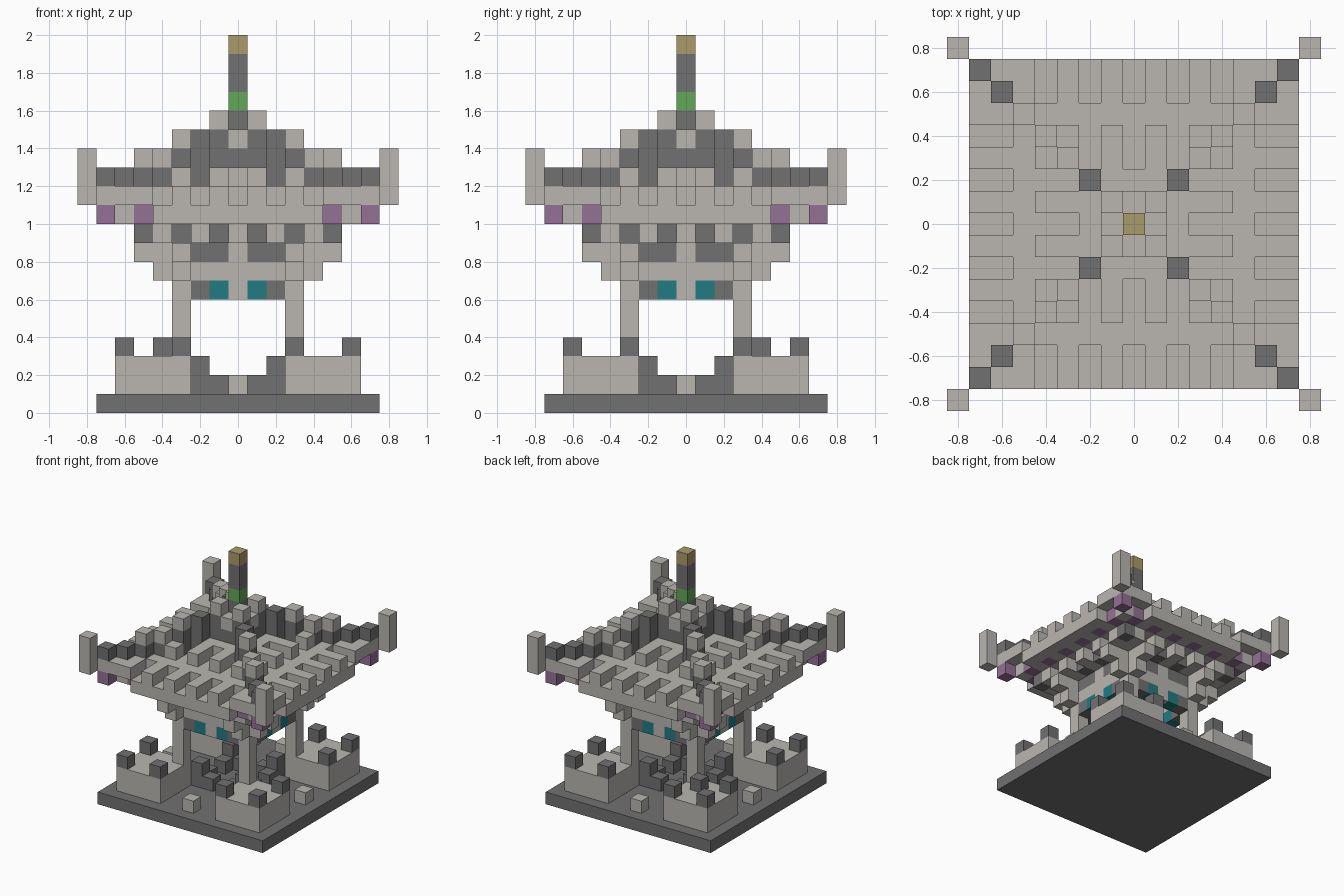
import bpy, bmesh
from mathutils import Vector

cube = bpy.data.objects.get("Cube")
if cube:
    bpy.data.objects.remove(cube, do_unlink=True)

U = 0.1  # edge of one building block
COLOURS = {
    "pale_stone": (0.49, 0.47, 0.44),
    "dark_stone": (0.165, 0.165, 0.165),
    "teal_glass": (0.015, 0.2, 0.223),
    "purple_trim": (0.30, 0.165, 0.305),
    "green_gem": (0.122, 0.386, 0.095),
    "gold_cap": (0.40, 0.33, 0.145),
}
PALE, DARK, TEAL, PURPLE, GREEN, GOLD = range(6)

materials = []
for name, rgb in COLOURS.items():
    m = bpy.data.materials.new(name)
    m.use_nodes = True
    m.diffuse_color = (*rgb, 1)
    m.node_tree.nodes["Principled BSDF"].inputs["Base Color"].default_value = (*rgb, 1)
    materials.append(m)

cells = {}  # block position -> (part, colour)


def column(part, i, j, low, high, colour):
    """Stack blocks from layer low to layer high at one spot."""
    for k in range(low, high + 1):
        cells[i, j, k] = (part, colour)


def around(part, i, j, low, high, colour):
    """Repeat a column on all four sides, mirrored."""
    for a in (i, -i):
        for x, y in ((a, j), (-j, a), (-a, -j), (j, -a)):
            column(part, x, y, low, high, colour)


def square(part, r, low, high, colour):
    for x in range(-r, r + 1):
        for y in range(-r, r + 1):
            column(part, x, y, low, high, colour)


# Base slab, corner plinths and their battlements
square("base_slab", 7, 0, 0, DARK)
for i in range(3, 7):
    for j in range(3, 7):
        around("corner_plinths", i, j, 1, 2, PALE)
around("battlements", 6, 6, 3, 3, DARK)
around("battlements", 3, 6, 3, 3, DARK)
column("battlements", -4, 4, 3, 3, DARK)
around("path_stones", 0, 6, 1, 1, PALE)

# Stepped inner corners around the courtyard
around("courtyard_steps", 2, 2, 1, 2, DARK)
around("courtyard_steps", 1, 2, 1, 1, DARK)

# Room walls, with windows and dark panels
for i in range(3):
    around("room_walls", i, 3, 6, 8, PALE)
around("room_walls", 1, 3, 6, 6, TEAL)
around("room_walls", 2, 3, 6, 6, DARK)
for i in (1, 2):
    around("room_walls", i, 3, 8, 8, DARK)

# Pillars with stepped bracket arms
around("pillars", 3, 3, 3, 8, PALE)
around("brackets", 3, 4, 7, 8, PALE)
around("brackets", 3, 5, 8, 8, PALE)

# Ceiling with alternating rafters
square("ceiling", 3, 9, 9, PALE)
for i in range(5):
    around("rafters", i, 4, 9, 9, DARK if i % 2 else PALE)
    if i % 2 == 0:
        around("rafters", i, 5, 9, 9, PALE)
around("rafters", 5, 5, 9, 9, DARK)

# Eaves
square("eaves", 5, 10, 10, PALE)
for i in range(7):
    around("eaves", i, 6, 10, 10, PURPLE if i % 2 else PALE)
for i in range(5):
    around("eaves", i, 7, 10, 10, PALE)
around("eaves", 7, 7, 10, 10, PURPLE)

# Lower roof tier with tile ribs
square("lower_roof", 5, 11, 11, PALE)
for r in (6, 7):
    for i in range(r + 1):
        if i % 2 or i >= 5:
            around("lower_roof", i, r, 11, 11, PALE)

# Upper roof tier with tile ribs
square("upper_roof", 2, 12, 12, PALE)
for r in (3, 4):
    for i in (1, 3):
        around("upper_roof", i, r, 12, 12, PALE)
square("roof_crown", 1, 13, 13, DARK)
around("roof_crown", 0, 1, 14, 14, PALE)

# Diagonal ridges: dark body up to a layer, some with a pale cap
for i, low, high, capped in ((7, 12, 12, False), (6, 12, 12, False), (5, 12, 12, True),
                             (4, 12, 12, True), (3, 12, 13, True), (2, 12, 14, False),
                             (1, 14, 14, True)):
    around("ridges", i, i, low, high, DARK)
    if capped:
        around("ridges", i, i, high + 1, high + 1, PALE)
around("corner_posts", 8, 8, 11, 13, PALE)

# Spire
column("spire", 0, 0, 14, 18, DARK)
column("spire", 0, 0, 16, 16, GREEN)
column("spire", 0, 0, 19, 19, GOLD)


def build(part):
    """Skin the exposed sides of a part and merge flat areas."""
    bm = bmesh.new()
    for cell, (owner, colour) in cells.items():
        if owner != part:
            continue
        centre = Vector((cell[0], cell[1], cell[2] + 0.5))
        for axis in range(3):
            for sign in (-1, 1):
                beside = list(cell)
                beside[axis] += sign
                if tuple(beside) in cells:
                    continue
                n, a = Vector(), Vector()
                n[axis] = sign / 2
                a[(axis + 1) % 3] = 0.5
                b = n.cross(a) * 2
                corners = (a + b, b - a, -a - b, a - b)
                face = bm.faces.new([bm.verts.new((centre + n + c) * U) for c in corners])
                face.material_index = colour
    bmesh.ops.remove_doubles(bm, verts=bm.verts, dist=0.001)
    bmesh.ops.dissolve_limit(bm, angle_limit=0.01, verts=bm.verts, edges=bm.edges,
                             delimit={"MATERIAL"})
    mesh = bpy.data.meshes.new(part)
    bm.to_mesh(mesh)
    bm.free()
    for m in materials:
        mesh.materials.append(m)
    bpy.context.collection.objects.link(bpy.data.objects.new(part, mesh))


for part in sorted({owner for owner, colour in cells.values()}):
    build(part)
